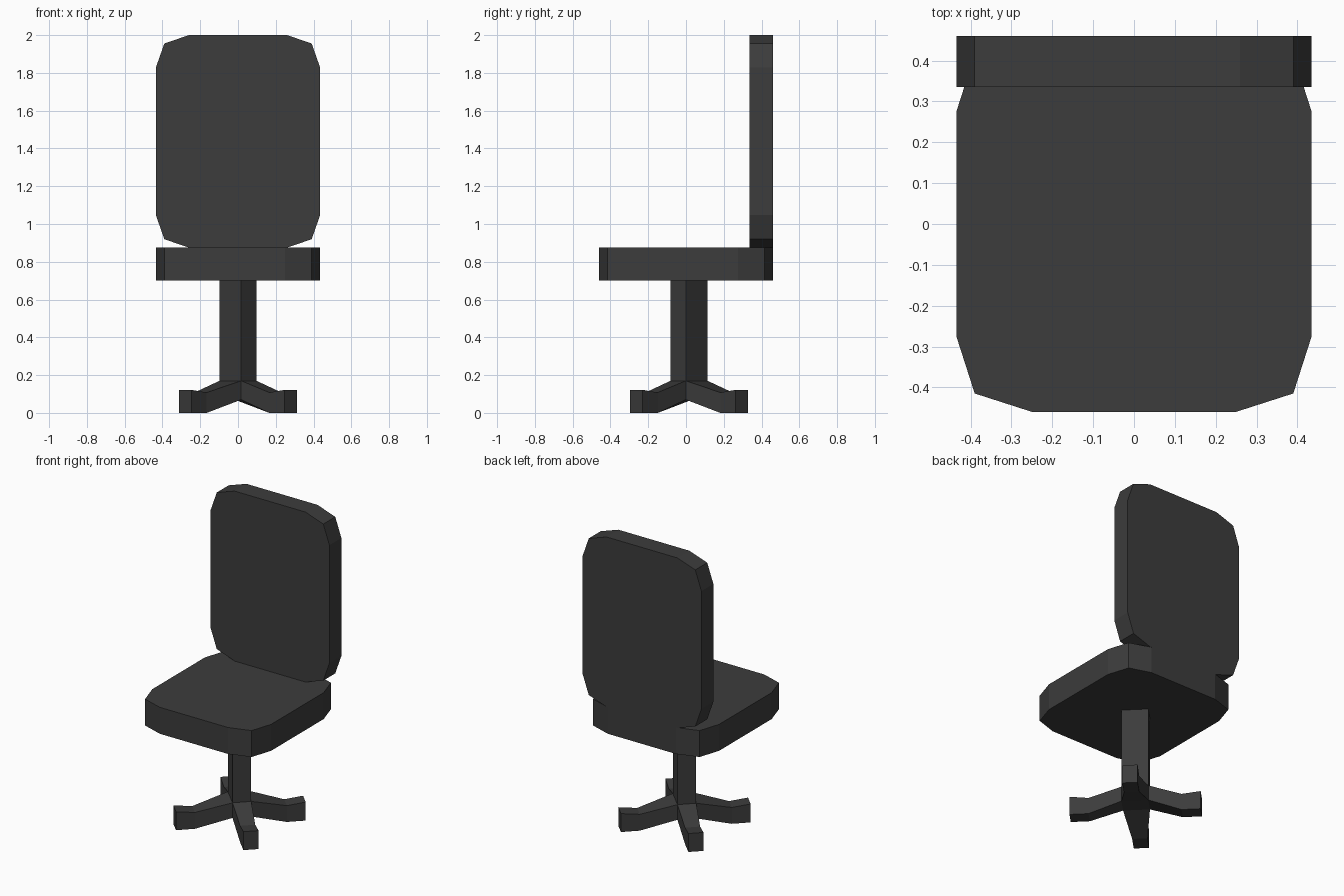
import bpy, bmesh, math
from mathutils import Vector

if "Cube" in bpy.data.objects:
    bpy.data.objects.remove(bpy.data.objects["Cube"])

dark = bpy.data.materials.new("dark_fabric")
dark.diffuse_color = (0.045, 0.045, 0.045, 1)
dark.use_nodes = True
dark.node_tree.nodes["Principled BSDF"].inputs["Base Color"].default_value = dark.diffuse_color


def finish(bm, name):
    bmesh.ops.recalc_face_normals(bm, faces=bm.faces)
    me = bpy.data.meshes.new(name)
    bm.to_mesh(me)
    bm.free()
    me.materials.append(dark)
    ob = bpy.data.objects.new(name, me)
    bpy.context.collection.objects.link(ob)
    return ob


def prism(bm, points, offset):
    """Extrude a closed outline along offset."""
    face = bm.faces.new([bm.verts.new(p) for p in points])
    ext = bmesh.ops.extrude_face_region(bm, geom=[face], use_keep_orig=True)
    moved = [g for g in ext["geom"] if isinstance(g, bmesh.types.BMVert)]
    bmesh.ops.translate(bm, verts=moved, vec=offset)


def cushion_outline(corner):
    """Mirror one three-point corner into a 12-sided outline."""
    out = []
    for sx, sy in ((1, 1), (-1, 1), (-1, -1), (1, -1)):
        pts = [(sx * x, sy * y) for x, y in corner]
        out += pts if sx * sy > 0 else pts[::-1]
    return out


# Seat cushion
bm = bmesh.new()
outline = cushion_outline([(0.435, 0.275), (0.39, 0.415), (0.25, 0.46)])
prism(bm, [(x, y, 0.70) for x, y in outline], (0, 0, 0.175))
finish(bm, "seat")

# Backrest
bm = bmesh.new()
outline = cushion_outline([(0.435, 0.39), (0.39, 0.518), (0.26, 0.5625)])
prism(bm, [(x, 0.335, 1.4375 + z) for x, z in outline], (0, 0.125, 0))
finish(bm, "backrest")

# Column and four-legged foot: the legs grow out of the column's lower band
bm = bmesh.new()
centre = Vector((0, 0.016, 0))
out_a = Vector((1, -1, 0)).normalized()
out_b = Vector((1, 1, 0)).normalized()
HALF_A, HALF_B = 0.081, 0.057
rings = [[bm.verts.new(centre + out_a * HALF_A * a + out_b * HALF_B * b + Vector((0, 0, z)))
          for a, b in ((1, -1), (1, 1), (-1, 1), (-1, -1))]
         for z in (0.07, 0.17, 0.70)]
bm.faces.new(rings[0][::-1])
bm.faces.new(rings[2])
band = []
for lo, hi in zip(rings, rings[1:]):
    for i in range(4):
        j = (i + 1) % 4
        face = bm.faces.new((lo[i], lo[j], hi[j], hi[i]))
        if lo is rings[0]:
            band.append((face, (out_a, out_b, -out_a, -out_b)[i]))

# (distance from centre, bottom, top) of each leg section
for face, out in band:
    side = out.cross(Vector((0, 0, 1)))
    for r, bottom, top in ((0.28, 0.0, 0.108), (0.395, 0.0, 0.122)):
        ext = bmesh.ops.extrude_discrete_faces(bm, faces=[face])
        face = ext["faces"][0]
        mid_z = face.calc_center_median().z
        for v in face.verts:
            s = math.copysign(0.046, (v.co - centre).dot(side))
            z = top if v.co.z > mid_z else bottom
            v.co = centre + out * r + side * s + Vector((0, 0, z))
finish(bm, "column_and_legs")
